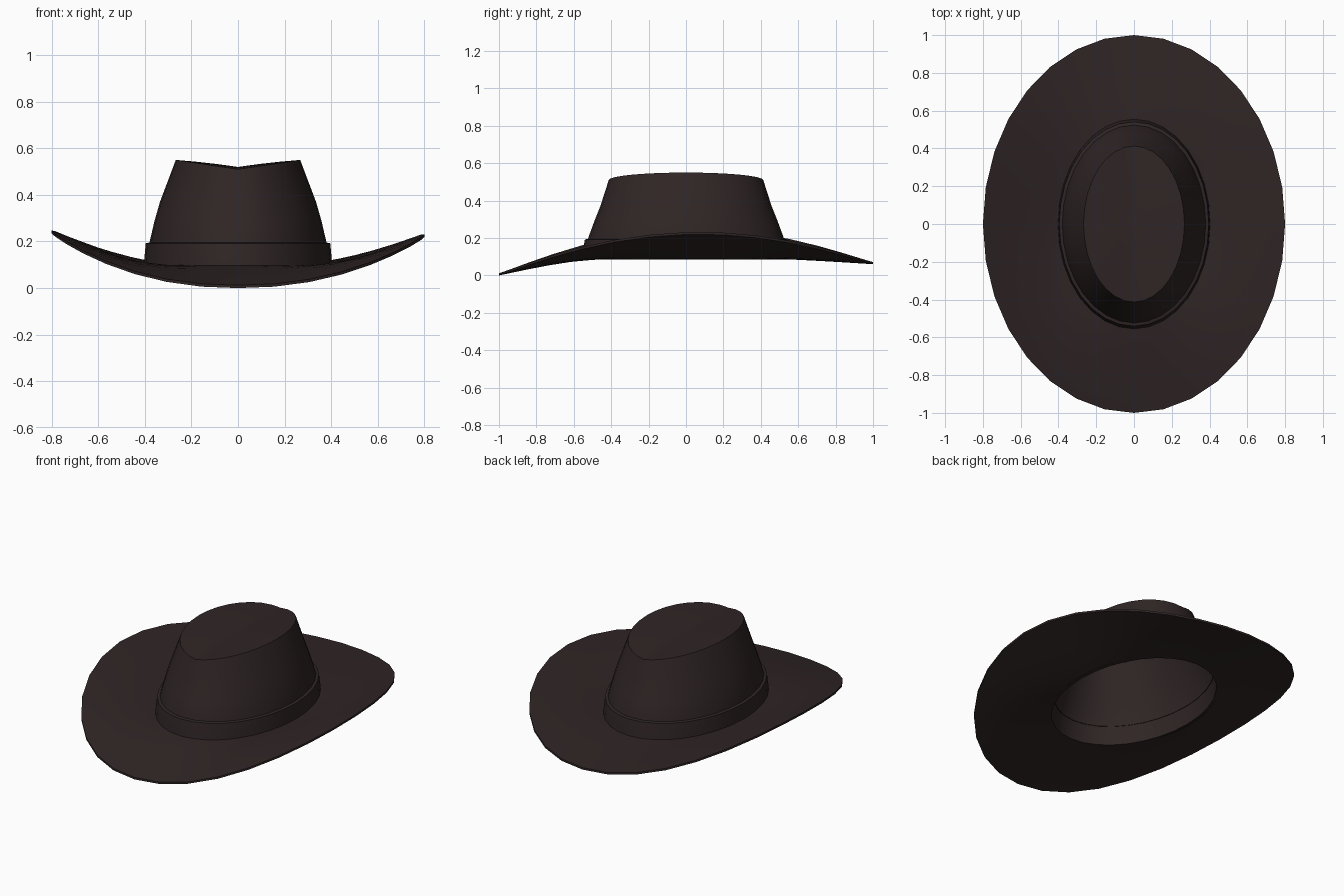
import bpy, math

if "Cube" in bpy.data.objects:
    bpy.data.objects.remove(bpy.data.objects["Cube"])

N = 32
felt = bpy.data.materials.new("dark brown felt")
felt.diffuse_color = (0.029, 0.0185, 0.0185, 1)
felt.use_nodes = True
felt.node_tree.nodes["Principled BSDF"].inputs["Base Color"].default_value = felt.diffuse_color


def ring(rx, ry, height):
    """Oval ring; height is a number or a function of (x, y)."""
    pts = []
    for i in range(N):
        a = 2 * math.pi * i / N
        x, y = rx * math.cos(a), ry * math.sin(a)
        pts.append((x, y, height(x, y) if callable(height) else height))
    return pts


def loft(name, rings, wrap=False, tip=None):
    """Skin a stack of rings, optionally joined into a loop or closed by a tip."""
    verts = [p for r in rings for p in r]
    faces = []
    count = len(rings)
    for k in range(count if wrap else count - 1):
        a, b = k * N, ((k + 1) % count) * N
        for i in range(N):
            j = (i + 1) % N
            faces.append((a + i, a + j, b + j, b + i))
    if tip:
        verts.append(tip)
        a = (count - 1) * N
        faces += [(a + i, a + (i + 1) % N, len(verts) - 1) for i in range(N)]
    me = bpy.data.meshes.new(name)
    me.from_pydata(verts, [], faces)
    me.materials.append(felt)
    ob = bpy.data.objects.new(name, me)
    bpy.context.collection.objects.link(ob)
    bpy.ops.object.select_all(action='DESELECT')
    ob.select_set(True)
    bpy.context.view_layer.objects.active = ob
    bpy.ops.object.shade_smooth_by_angle(angle=math.radians(35))
    return ob


# Brim: oval sheet with sides curled up, front dipped lowest
def brim_ring(t, drop):
    rx, ry = 0.387 + 0.413 * t, 0.54 + 0.46 * t

    def height(x, y):
        u, v = x / rx, y / ry
        edge = 0.042 + 0.03 * v + (0.197 - 0.008 * u) * abs(u) ** 2.2
        return 0.098 + (edge - 0.098) * t ** 1.15 - drop
    return ring(rx, ry, height)


steps = [0, 0.12, 0.28, 0.46, 0.64, 0.82, 1]
under = [brim_ring(t, 0.012) for t in steps]
upper = [brim_ring(t, 0) for t in reversed(steps)]
loft("brim", under + upper, wrap=True)


# Crown: tapered open shell with a creased top
def crease(k):
    return lambda x, y: 0.52 - 0.01 * k * k + 0.15 * abs(x)


crown = [ring(0.389, 0.542, 0.088), ring(0.379, 0.523, 0.2),
         ring(0.358, 0.49, 0.29), ring(0.335, 0.458, 0.37)]
crown += [ring(0.267 * k, 0.413 * k, crease(k)) for k in (1, 0.97, 0.66, 0.33)]
loft("crown", crown, tip=(0, 0, 0.52))

# Hat band: slim collar round the base of the crown
loft("hat_band", [ring(0.404, 0.556, 0.088), ring(0.401, 0.55, 0.14),
                  ring(0.396, 0.541, 0.192), ring(0.377, 0.521, 0.196)])
